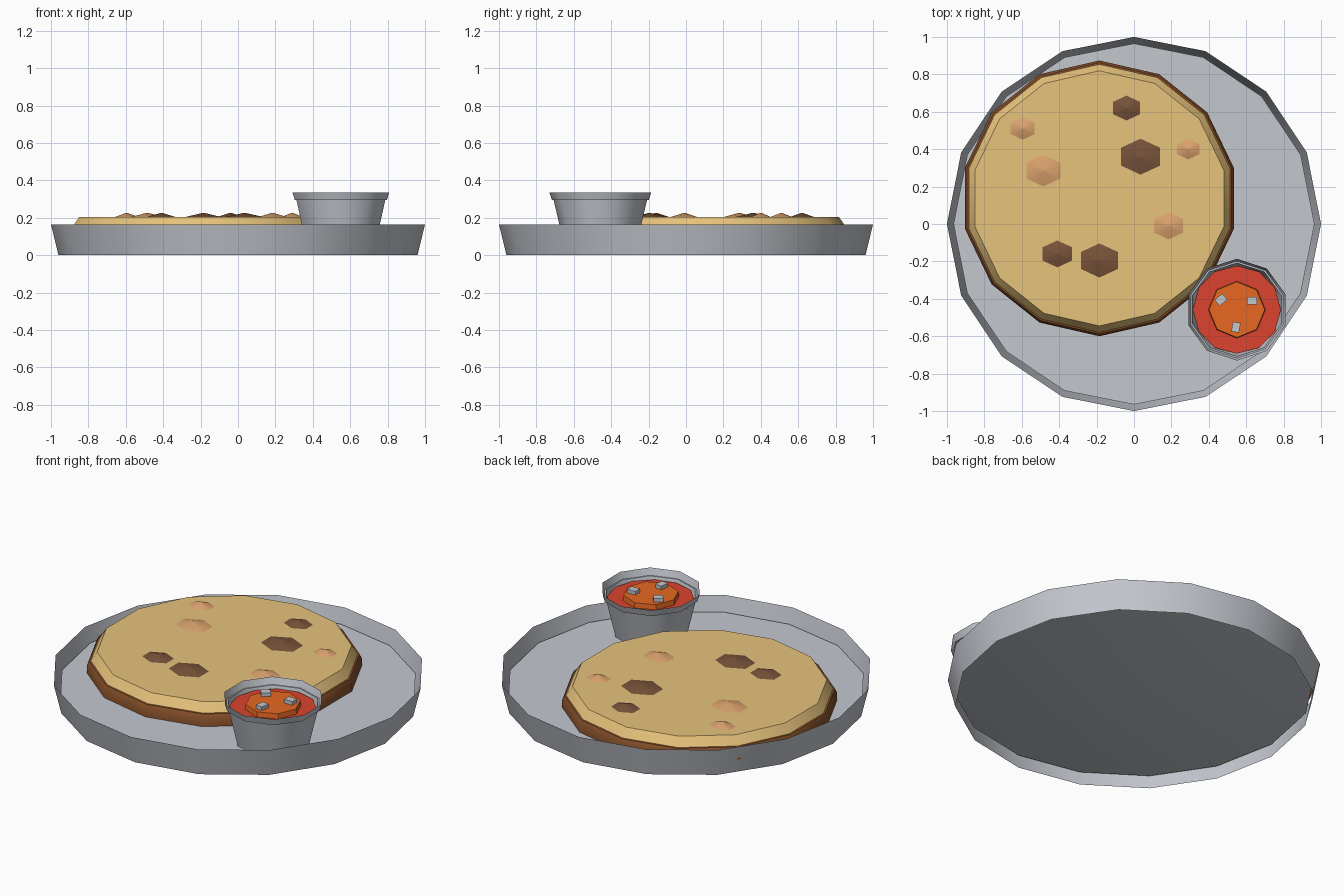
import bpy, bmesh, math
from mathutils import Matrix

if "Cube" in bpy.data.objects:
    bpy.data.objects.remove(bpy.data.objects["Cube"])


def mat(name, r, g, b):
    lin = [((c / 255 + 0.055) / 1.055) ** 2.4 for c in (r, g, b)]
    m = bpy.data.materials.new(name)
    m.diffuse_color = (*lin, 1)
    m.use_nodes = True
    m.node_tree.nodes["Principled BSDF"].inputs["Base Color"].default_value = m.diffuse_color
    return m


STEEL = mat("steel grey", 196, 200, 207)
TAN = mat("bread tan", 231, 195, 124)
CRUST = mat("crust brown", 140, 84, 44)
DARK = mat("char brown", 120, 83, 58)
LIGHT = mat("toasted spot", 220, 163, 110)
RED = mat("sauce red", 220, 68, 46)
ORANGE = mat("sauce orange", 240, 108, 35)


def finish(name, bm, material):
    me = bpy.data.meshes.new(name)
    bm.to_mesh(me)
    bm.free()
    ob = bpy.data.objects.new(name, me)
    bpy.context.collection.objects.link(ob)
    me.materials.append(material)
    bpy.ops.object.select_all(action='DESELECT')
    ob.select_set(True)
    bpy.context.view_layer.objects.active = ob
    bpy.ops.object.shade_smooth_by_angle(angle=math.radians(40))
    return ob


def lathe(name, profile, sides, centre, material, bottom=False, top=False, sy=1):
    """Stack n-sided rings given as (radius, z); first corner faces +y."""
    bm = bmesh.new()
    rings = []
    for r, z in profile:
        angs = [math.pi / 2 + 2 * math.pi * i / sides for i in range(sides)]
        rings.append([bm.verts.new((centre[0] + r * math.cos(a),
                                    centre[1] + r * sy * math.sin(a), z)) for a in angs])
    for lo, hi in zip(rings, rings[1:]):
        for i in range(sides):
            j = (i + 1) % sides
            bm.faces.new((lo[i], lo[j], hi[j], hi[i]))
    if bottom:
        bm.faces.new(rings[0][::-1])
    if top:
        bm.faces.new(rings[-1])
    return finish(name, bm, material)


# Tray: open tapered wall, flat raised floor and a gently bulging underside
lathe("tray_wall", [(0.96, 0), (1.0, 0.165)], 16, (0, 0), STEEL)
lathe("tray_floor", [(0.965, 0.08)], 16, (0, 0), STEEL, top=True)
bulge = [(r, 0.012 + 0.066 * (r / 0.963) ** 2) for r in (0.02, 0.25, 0.45, 0.65, 0.82, 0.963)]
lathe("tray_underside", bulge, 16, (0, 0), STEEL, bottom=True)

# Flatbread: browned crust under a tan top
BREAD = (-0.185, 0.137)
lathe("bread_crust", [(0.737, 0.081), (0.737, 0.125), (0.725, 0.15), (0.716, 0.152)],
      14, BREAD, CRUST)
lathe("bread_top", [(0.717, 0.151), (0.682, 0.203)], 14, BREAD, TAN, top=True)

# Toasted spots: shallow six-sided mounds
spots = [(-0.04, 0.62, 0.083, DARK), (0.035, 0.36, 0.12, DARK),
         (-0.41, -0.16, 0.09, DARK), (-0.185, -0.195, 0.114, DARK),
         (-0.595, 0.51, 0.074, LIGHT), (-0.485, 0.285, 0.105, LIGHT),
         (0.29, 0.40, 0.068, LIGHT), (0.185, -0.01, 0.09, LIGHT)]
for k, (x, y, r, m) in enumerate(spots):
    lathe(f"bread_spot_{k + 1}", [(r, 0.2035), (0.004, 0.226)], 6, (x, y), m, top=True, sy=0.8)

# Sauce cup with a flared rim band
CUP = (0.55, -0.458)
lathe("cup_body", [(0.20, 0.082), (0.25, 0.296)], 10, CUP, STEEL, bottom=True)
lathe("cup_rim", [(0.25, 0.296), (0.259, 0.295), (0.272, 0.335)], 10, CUP, STEEL)

# Sauce layers
lathe("red_sauce", [(0.232, 0.277), (0.235, 0.281)], 12, CUP, RED, top=True)
lathe("orange_sauce", [(0.153, 0.278), (0.149, 0.310)], 8, CUP, ORANGE, top=True)

# Small garnish cubes
for k, (x, y, a) in enumerate([(0.465, -0.405, 40), (0.63, -0.41, 0), (0.545, -0.552, 80)]):
    bm = bmesh.new()
    bmesh.ops.create_cube(bm, size=1, matrix=Matrix.Translation((x, y, 0.312))
                          @ Matrix.Rotation(math.radians(a), 4, 'Z')
                          @ Matrix.Diagonal((0.053, 0.042, 0.04, 1)))
    finish(f"garnish_{k + 1}", bm, STEEL)
